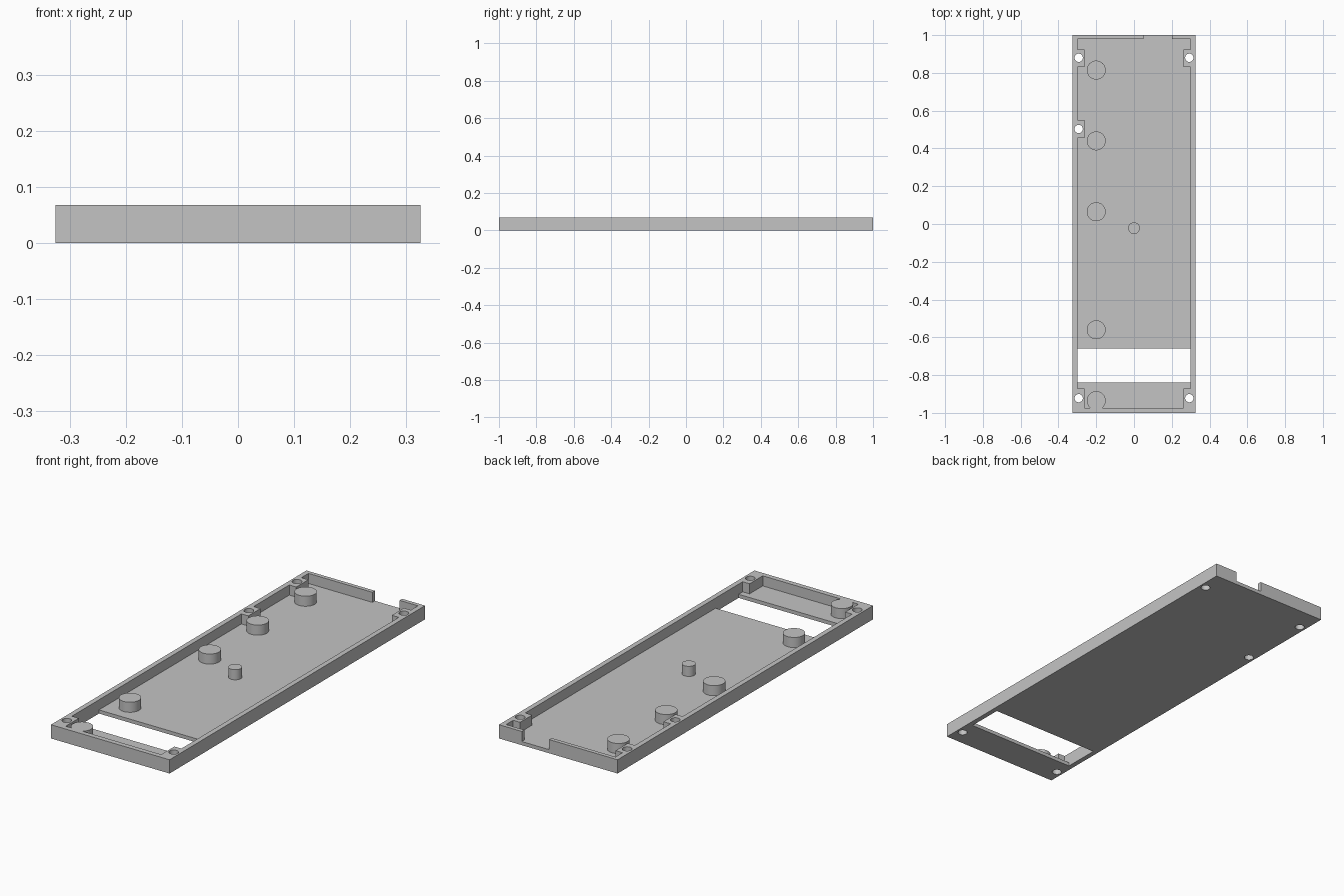
import bpy
import bmesh
from math import radians

cube = bpy.data.objects.get("Cube")
if cube:
    bpy.data.objects.remove(cube, do_unlink=True)

HALF_W, HALF_L, HEIGHT, FLOOR = 0.325, 1.0, 0.068, 0.018
IN_X, BOSS_X = 0.3, 0.262
BACK_Y, FRONT_Y = 0.98, -0.975

grey = bpy.data.materials.new("plain_grey")
grey.use_nodes = True
colour = (0.55, 0.55, 0.55, 1)
grey.diffuse_color = colour
grey.node_tree.nodes["Principled BSDF"].inputs["Base Color"].default_value = colour


def prism(name, outline, z0, z1):
    """Extrude a flat outline from z0 to z1."""
    bm = bmesh.new()
    face = bm.faces.new([bm.verts.new((x, y, z0)) for x, y in outline])
    out = bmesh.ops.extrude_face_region(bm, geom=[face])
    top = [v for v in out["geom"] if isinstance(v, bmesh.types.BMVert)]
    bmesh.ops.translate(bm, verts=top, vec=(0, 0, z1 - z0))
    bmesh.ops.recalc_face_normals(bm, faces=bm.faces)
    mesh = bpy.data.meshes.new(name)
    bm.to_mesh(mesh)
    bm.free()
    mesh.materials.append(grey)
    obj = bpy.data.objects.new(name, mesh)
    bpy.context.collection.objects.link(obj)
    return obj


def rect(x0, x1, y0, y1):
    return [(x0, y0), (x1, y0), (x1, y1), (x0, y1)]


def cylinder(name, x, y, r, z0, z1):
    bpy.ops.mesh.primitive_cylinder_add(
        vertices=48, radius=r, depth=z1 - z0, location=(x, y, (z0 + z1) / 2))
    obj = bpy.context.object
    obj.name = name
    obj.data.materials.append(grey)
    bpy.ops.object.shade_smooth_by_angle(angle=radians(30))
    return obj


def cut(target, cutter):
    mod = target.modifiers.new("cut", "BOOLEAN")
    mod.operation, mod.solver, mod.object = "DIFFERENCE", "EXACT", cutter
    bpy.context.view_layer.objects.active = target
    bpy.ops.object.modifier_apply(modifier=mod.name)
    bpy.data.objects.remove(cutter, do_unlink=True)


def boss_step(side, y0, y1):
    """Outline detour around a screw boss on one side wall."""
    a, b = side * IN_X, side * BOSS_X
    return [(a, y0), (b, y0), (b, y1), (a, y1)]


# Tray body: solid block with the cavity, cable notch and window cut out
tray = prism("tray", rect(-HALF_W, HALF_W, -HALF_L, HALF_L), 0, HEIGHT)
cavity = [(-BOSS_X, FRONT_Y), (BOSS_X, FRONT_Y), (BOSS_X, -0.872), (IN_X, -0.872)]
cavity += boss_step(1, 0.83, 0.925)
cavity += [(IN_X, BACK_Y), (0.2, BACK_Y), (0.2, 1.1), (0.05, 1.1), (0.05, BACK_Y), (-IN_X, BACK_Y)]
cavity += boss_step(-1, 0.925, 0.83) + boss_step(-1, 0.55, 0.455)
cavity += [(-IN_X, -0.872), (-BOSS_X, -0.872)]
cut(tray, prism("cavity_cutter", cavity, FLOOR, 0.2))
cut(tray, prism("window_cutter", rect(-IN_X, IN_X, -0.84, -0.66), -0.1, 0.04))

# Screw holes through the bosses
for x, y in [(-0.293, 0.88), (0.293, 0.88), (-0.293, 0.503), (-0.293, -0.922), (0.293, -0.922)]:
    cut(tray, cylinder("hole_cutter", x, y, 0.022, -0.1, 0.2))
bpy.ops.object.select_all(action="DESELECT")
tray.select_set(True)
bpy.context.view_layer.objects.active = tray
bpy.ops.object.shade_smooth_by_angle(angle=radians(30))

# Support pegs standing on the floor
for i, y in enumerate([0.815, 0.44, 0.065, -0.56, -0.935]):
    cylinder(f"support_peg_{i + 1}", -0.2, y, 0.05, FLOOR, HEIGHT)
cylinder("centre_pin", 0, -0.022, 0.031, FLOOR, HEIGHT)
